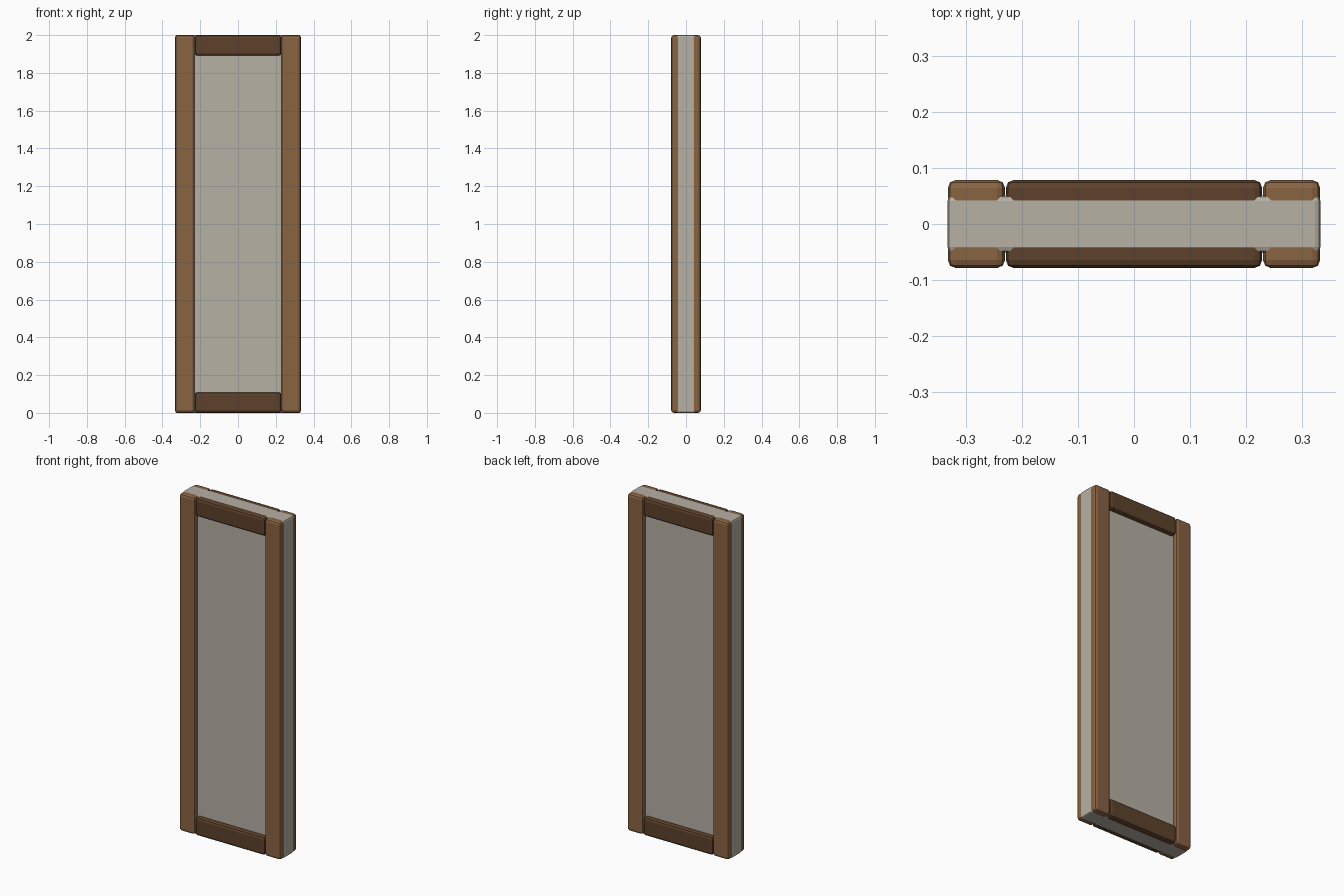
import bpy

if "Cube" in bpy.data.objects:
    bpy.data.objects.remove(bpy.data.objects["Cube"])


def material(name, rgb):
    m = bpy.data.materials.new(name)
    m.diffuse_color = (*rgb, 1)
    m.use_nodes = True
    m.node_tree.nodes["Principled BSDF"].inputs["Base Color"].default_value = m.diffuse_color
    return m


light_wood = material("light_wood", (0.25, 0.125, 0.055))
dark_wood = material("dark_wood", (0.11, 0.054, 0.024))
plaster = material("plaster", (0.47, 0.44, 0.375))


def block(name, centre, size, bevel, mat):
    """Box with rounded edges."""
    bpy.ops.mesh.primitive_cube_add(size=1, location=centre)
    ob = bpy.context.object
    ob.name = name
    ob.scale = size
    bpy.ops.object.transform_apply(location=False, rotation=False, scale=True)
    mod = ob.modifiers.new("rounded_edges", 'BEVEL')
    mod.width = bevel
    mod.segments = 2
    ob.data.materials.append(mat)
    return ob


# Infill panel, flush with the outer edges of the frame
block("panel", (0, 0, 1), (0.665, 0.102, 2.0), 0.01, plaster)

# Upright posts on both sides
for side, x in (("left", -0.281), ("right", 0.281)):
    block(side + "_post", (x, 0, 1), (0.102, 0.157, 1.999), 0.014, light_wood)

# Cross rails at bottom and top
for end, z in (("bottom", 0.0545), ("top", 1.9455)):
    block(end + "_rail", (0, 0, z), (0.457, 0.157, 0.108), 0.014, dark_wood)
